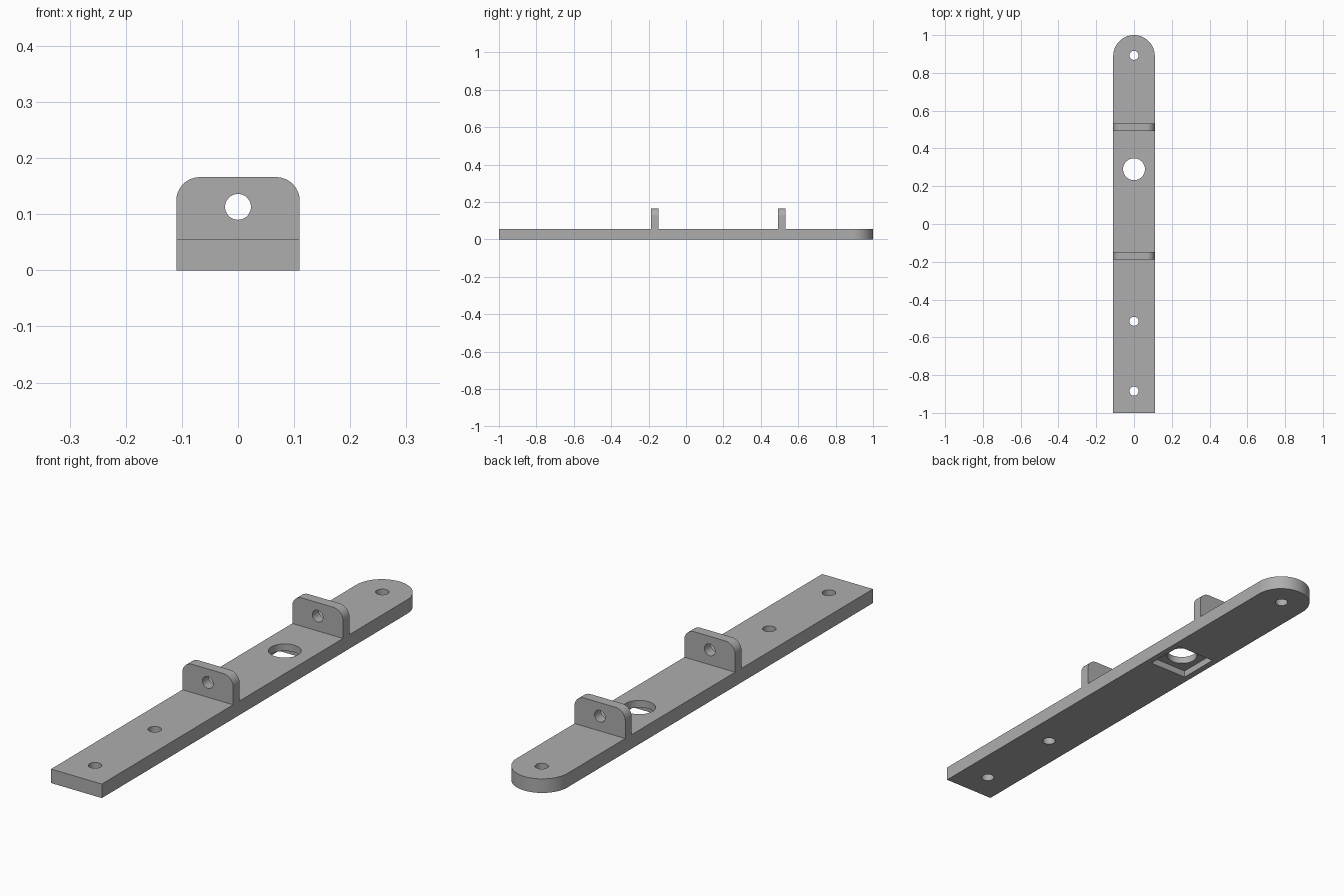
import bpy, bmesh
from math import sin, cos, pi, radians
from mathutils import Matrix

cube = bpy.data.objects.get("Cube")
if cube:
    bpy.data.objects.remove(cube, do_unlink=True)

W, T, TOP, TAB = 0.11, 0.055, 0.166, 0.04   # half width, bar thickness, tab top, tab thickness

steel = bpy.data.materials.new("plain grey")
steel.use_nodes = True
grey = (0.42, 0.42, 0.42, 1)
steel.diffuse_color = grey
steel.node_tree.nodes["Principled BSDF"].inputs["Base Color"].default_value = grey


def arc(cx, cy, r, start, end, n):
    """Points on an arc, angles in degrees."""
    angles = [radians(start + (end - start) * i / n) for i in range(n + 1)]
    return [(cx + r * cos(a), cy + r * sin(a)) for a in angles]


def prism(name, outline, depth, matrix=Matrix()):
    """Extrude a flat outline along local z, then place it."""
    bm = bmesh.new()
    face = bm.faces.new([bm.verts.new((x, y, 0)) for x, y in outline])
    ext = bmesh.ops.extrude_face_region(bm, geom=[face])["geom"]
    bmesh.ops.translate(bm, vec=(0, 0, depth),
                        verts=[v for v in ext if isinstance(v, bmesh.types.BMVert)])
    bm.transform(matrix)
    bmesh.ops.recalc_face_normals(bm, faces=bm.faces)
    mesh = bpy.data.meshes.new(name)
    bm.to_mesh(mesh)
    bm.free()
    mesh.materials.append(steel)
    obj = bpy.data.objects.new(name, mesh)
    bpy.context.collection.objects.link(obj)
    return obj


def cut(obj, cutter):
    """Subtract the cutter and discard it."""
    mod = obj.modifiers.new("cut", "BOOLEAN")
    mod.operation, mod.solver, mod.object = "DIFFERENCE", "EXACT", cutter
    bpy.context.view_layer.objects.active = obj
    bpy.ops.object.modifier_apply(modifier=mod.name)
    bpy.data.objects.remove(cutter, do_unlink=True)


def circle(x, y, r, n=48):
    return arc(x, y, r, 0, 360, n)[:-1]


# Long bar with one rounded end
bar = prism("base_bar", [(-W, -1), (W, -1)] + arc(0, 1 - W, W, 0, 180, 48), T)

# Screw holes and the large round opening
for y, r in ((-0.885, 0.024), (-0.515, 0.024), (0.893, 0.024), (0.29, 0.058)):
    cut(bar, prism("hole_cutter", circle(0, y, r), 0.3, Matrix.Translation((0, 0, -0.1))))

# Square recess around the opening on the underside
S = 0.084
square = [(-S, 0.29 - S), (S, 0.29 - S), (S, 0.29 + S), (-S, 0.29 + S)]
cut(bar, prism("recess_cutter", square, 0.127, Matrix.Translation((0, 0, -0.1))))

# Two upright tabs with rounded top corners and a cross hole
R = 0.042
tab_outline = ([(-W, T), (W, T)] + arc(W - R, TOP - R, R, 0, 90, 16)
               + arc(R - W, TOP - R, R, 90, 180, 16))
upright = Matrix.Rotation(pi / 2, 4, "X")
parts = [bar]
for name, y in (("front_tab", -0.167), ("back_tab", 0.513)):
    tab = prism(name, tab_outline, TAB, Matrix.Translation((0, y + TAB / 2, 0)) @ upright)
    cut(tab, prism("tab_hole_cutter", circle(0, 0.113, 0.023), 0.2,
                   Matrix.Translation((0, y + 0.1, 0)) @ upright))
    parts.append(tab)

# Smooth curved walls, keep the edges crisp
bpy.ops.object.select_all(action="DESELECT")
for obj in parts:
    obj.select_set(True)
bpy.context.view_layer.objects.active = bar
bpy.ops.object.shade_smooth_by_angle(angle=radians(30))
